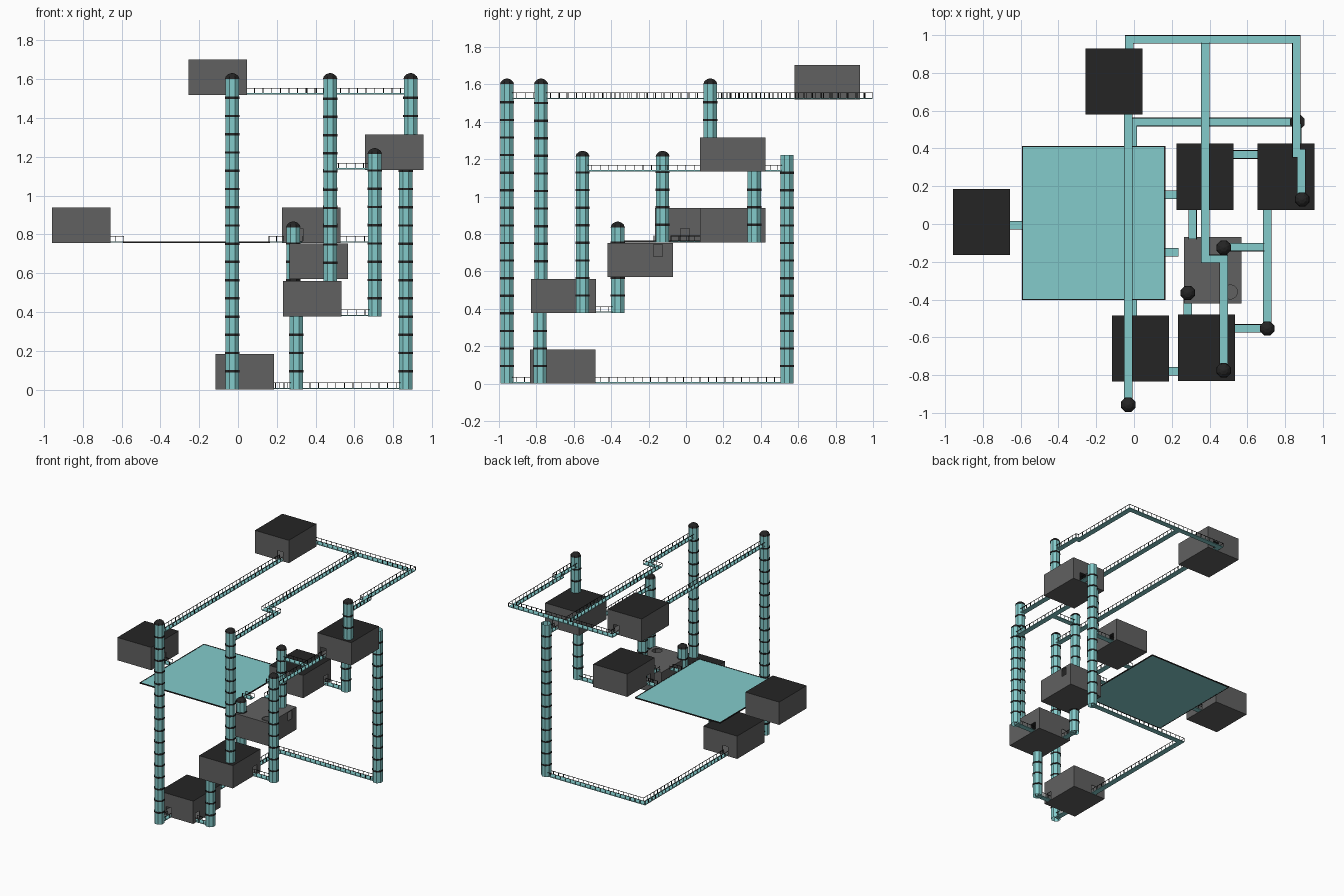
import bpy, bmesh, math
from mathutils import Matrix, Vector

if "Cube" in bpy.data.objects:
    bpy.data.objects.remove(bpy.data.objects["Cube"])


def material(name, rgb):
    m = bpy.data.materials.new(name)
    m.diffuse_color = (*rgb, 1)
    m.use_nodes = True
    m.node_tree.nodes["Principled BSDF"].inputs["Base Color"].default_value = m.diffuse_color
    return m


TEAL = material("teal", (0.23, 0.60, 0.60))
WALL = material("wall_grey", (0.12, 0.12, 0.12))
DARK = material("dark_grey", (0.018, 0.018, 0.018))


def finish(name, bm, *mats):
    me = bpy.data.meshes.new(name)
    bm.to_mesh(me)
    bm.free()
    for m in mats:
        me.materials.append(m)
    ob = bpy.data.objects.new(name, me)
    bpy.context.collection.objects.link(ob)
    return ob


def box(bm, a, b):
    a, b = Vector(a), Vector(b)
    size = b - a
    mat = Matrix.Translation((a + b) / 2) @ Matrix.Diagonal((*[abs(s) for s in size], 1))
    return bmesh.ops.create_cube(bm, size=1, matrix=mat)["verts"]


def drum(bm, x, y, z0, z1, r0, r1, caps, sides=8):
    mat = Matrix.Translation((x, y, (z0 + z1) / 2)) @ Matrix.Rotation(math.pi / 8, 4, 'Z')
    bmesh.ops.create_cone(bm, cap_ends=caps, segments=sides, radius1=r0, radius2=r1,
                          depth=z1 - z0, matrix=mat)


L0, L1, L2, L3, L4 = 0.0, 0.377, 0.755, 1.133, 1.52   # floor levels


# Hollow rooms with a dark roof and doorways cut where the walkways arrive
def room(name, x, y, z, doors, door_z=0.0, roof=DARK, hatch=None):
    bm = bmesh.new()
    box(bm, (x - .151, y - .175, z), (x + .151, y + .175, z + .183))
    for f in bm.faces:
        f.material_index = 1 if f.normal.z > .5 else 0
    ob = finish(name, bm, WALL, roof)
    shell = ob.modifiers.new("walls", 'SOLIDIFY')
    shell.thickness, shell.offset = 0.008, -1
    bm = bmesh.new()
    for dx, dy in doors:
        zb = z + .010 + door_z
        box(bm, (dx - .025, dy - .025, zb), (dx + .025, dy + .025, zb + .065))
    if hatch:
        drum(bm, *hatch, z + .16, z + .20, .038, .038, True, 12)
    cut = finish(name + "_door_cutter", bm)
    cut.hide_render = True
    cut.hide_viewport = True
    cut.display_type = 'WIRE'
    mod = ob.modifiers.new("doors", 'BOOLEAN')
    mod.operation, mod.object, mod.solver = 'DIFFERENCE', cut, 'EXACT'


room("top_room", -.105, .755, L4, [(-.03, .58), (-.03, .93)])
room("left_room", -.808, .01, L2, [(-.657, -.005)])
room("middle_room", .377, .25, L2, [(.226, .155), (.31, .075), (.528, .365)])
room("upper_right_room", .805, .25, L3, [(.705, .075), (.865, .425)])
room("hatch_room", .417, -.245, L2 - .186, [(.568, -.15)], .10, WALL, (.51, -.36))
room("lower_room", .384, -.655, L1, [(.535, -.55), (.285, -.48)])
room("ground_room", .035, -.66, L0, [(-.03, -.835), (-.01, -.485), (.186, -.78)])


# Banded octagonal towers, most with a domed cap
def tower(name, x, y, z0, z1, cap=True):
    bm = bmesh.new()
    drum(bm, x, y, z0, z1, .038, .038, False)
    finish(name + "_tube", bm, TEAL)
    bm = bmesh.new()
    z = z0 + .094
    while z < z1 - .03:
        drum(bm, x, y, z - .006, z + .006, .041, .041, True)
        z += .094
    if cap:
        for za, zb, ra, rb in ((0, .014, .041, .035), (.014, .025, .035, .022), (.025, .031, .022, .004)):
            drum(bm, x, y, z1 + za, z1 + zb, ra, rb, True)
    finish(name + "_bands", bm, DARK)


TOP = .081
tower("front_tower", -.03, -.957, L0, L4 + TOP)
tower("lower_room_tower", .475, -.775, L1 + .183, L4 + TOP)
tower("ground_lift_tower", .30, -.78, L0, L1, False)
tower("roof_tower", .89, .13, L3 + .183, L4 + TOP)
tower("right_tower", .705, -.553, L1, L3 + TOP)
tower("short_tower", .285, -.365, L1, L2 + TOP)
tower("hatch_room_tower", .475, -.125, L2, L3 + TOP)
tower("back_tower", .865, .54, L0, L3 + .09, False)
tower("middle_lift_tower", .705, .365, L2, L3, False)


# Railed walkways following a flat path with mitred corners
def offset_path(pts, d):
    out = []
    for i, p in enumerate(pts):
        normals = []
        for a, b in ((i - 1, i), (i, i + 1)):
            if a >= 0 and b < len(pts):
                t = (pts[b] - pts[a]).normalized()
                n = Vector((-t.y, t.x))
                if n not in normals:
                    normals.append(n)
        out.append(p + sum(normals, Vector((0, 0))) * d)
    return out


def walkway(name, z, *path):
    pts = [Vector(p) for p in path]
    left, right = offset_path(pts, .021), offset_path(pts, -.021)
    bm = bmesh.new()
    rows = [[bm.verts.new((*p, z + h)) for p, h in ((a, .002), (b, .002), (b, .008), (a, .008))]
            for a, b in zip(left, right)]
    for r, s in zip(rows, rows[1:]):
        for k in range(4):
            bm.faces.new((r[k], s[k], s[k - 3], r[k - 3]))
    bm.faces.new(rows[0])
    bm.faces.new(rows[-1][::-1])
    bmesh.ops.recalc_face_normals(bm, faces=bm.faces)
    finish(name + "_deck", bm, TEAL)
    bm = bmesh.new()
    t, top = .0016, z + .036
    for side in (left, right):
        for a, b in zip(side, side[1:]):
            lo = (min(a.x, b.x) - t, min(a.y, b.y) - t)
            hi = (max(a.x, b.x) + t, max(a.y, b.y) + t)
            box(bm, (*lo, top - .003), (*hi, top))
            n = max(1, round((b - a).length / .045))
            for i in range(n + 1):
                p = a.lerp(b, i / n)
                box(bm, (p.x - t, p.y - t, z + .008), (p.x + t, p.y + t, top - .003))
    finish(name + "_railing", bm, DARK)


walkway("top_front_walkway", L4, (-.03, -.95), (-.03, .60))
walkway("top_back_walkway", L4, (-.025, .91), (-.025, .977), (.86, .977), (.86, .375), (.885, .375), (.885, .13))
walkway("top_branch_walkway", L4, (.377, .96), (.377, -.185), (.475, -.185), (.475, -.77))
walkway("upper_walkway", L3, (.705, -.55), (.705, .09))
walkway("upper_branch_walkway", L3, (.475, -.122), (.69, -.122))
walkway("upper_back_walkway", L3, (.865, .41), (.865, .53))
walkway("left_room_bridge", L2, (-.67, -.007), (-.59, -.007))
walkway("middle_room_bridge", L2, (.16, .155), (.24, .155))
walkway("platform_stub", L2, (.16, -.15), (.235, -.15))
walkway("hatch_room_bridge", L2, (.31, .09), (.31, -.08))
walkway("middle_lift_bridge", L2, (.51, .368), (.70, .368))
walkway("right_tower_bridge", L1, (.52, -.553), (.70, -.553))
walkway("short_tower_bridge", L1, (.285, -.50), (.285, -.37))
walkway("ground_lift_bridge", L0, (.17, -.78), (.30, -.78))
walkway("front_tower_bridge", L0, (-.03, -.95), (-.03, -.82))
walkway("ground_walkway", L0, (-.007, -.50), (-.007, .54), (.86, .54))

# Large open platform with a dark edge
bm = bmesh.new()
box(bm, (-.59, -.398, L2 + .001), (.162, .41, L2 + .007))
finish("platform", bm, TEAL)
bm = bmesh.new()
for a, b in (((-.594, -.402), (.166, -.396)), ((-.594, .408), (.166, .414)),
             ((-.594, -.402), (-.588, .414)), ((.160, -.402), (.166, .414))):
    box(bm, (*a, L2), (*b, L2 + .009))
finish("platform_edge", bm, DARK)
